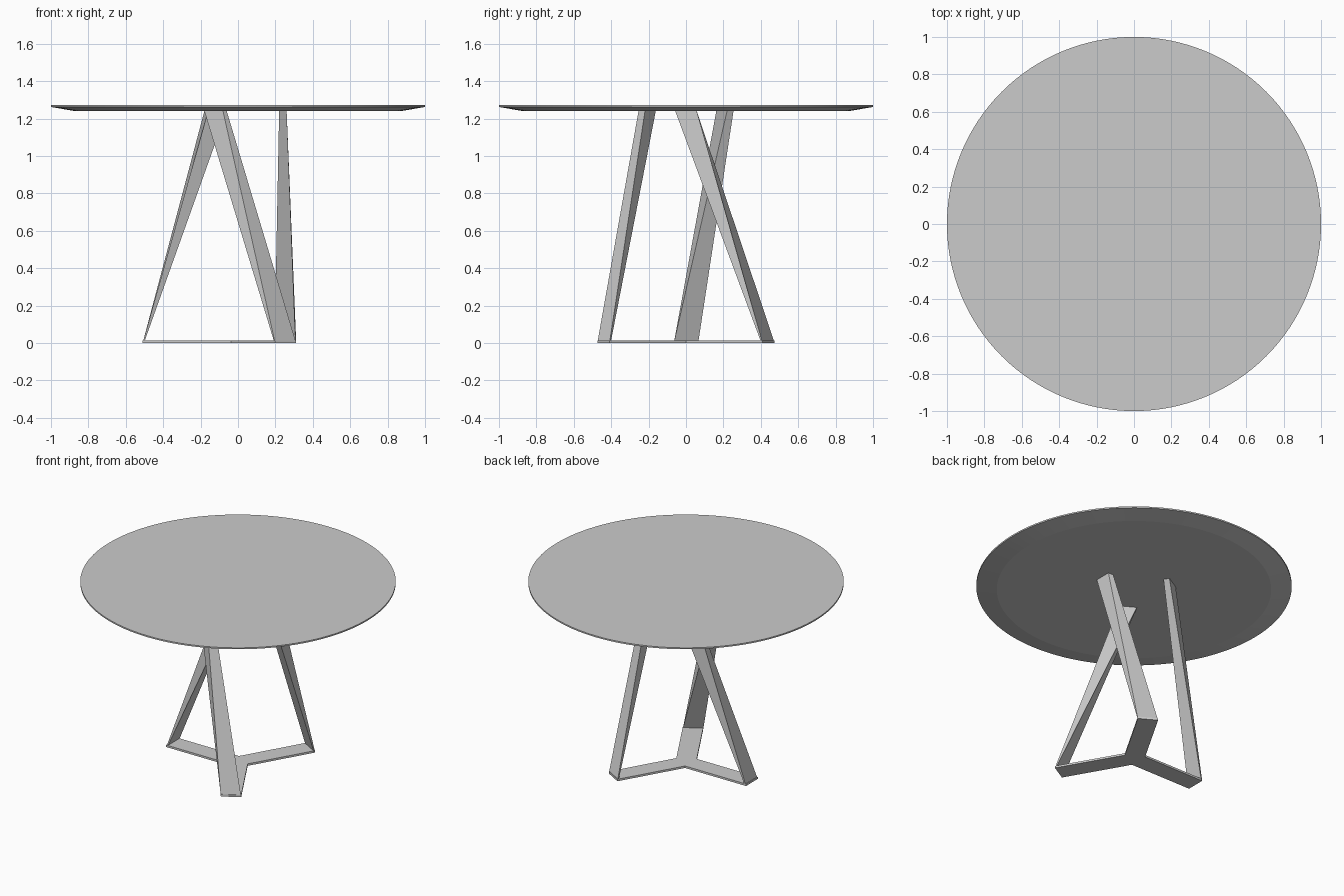
import bpy, bmesh
from math import sin, cos, radians, pi
from mathutils import Vector, Matrix

if "Cube" in bpy.data.objects:
    bpy.data.objects.remove(bpy.data.objects["Cube"])

TOP_Z, UNDER_Z, BASE_H = 1.272, 1.24, 0.014
FOOT_R, HALF_W = 0.51, 0.065


def finish(name, bm):
    bmesh.ops.recalc_face_normals(bm, faces=bm.faces[:])
    me = bpy.data.meshes.new(name)
    bm.to_mesh(me)
    bm.free()
    ob = bpy.data.objects.new(name, me)
    bpy.context.collection.objects.link(ob)
    return ob


def loft(name, rings):
    """Skin a closed solid through rings of equal point count."""
    bm = bmesh.new()
    vs = [[bm.verts.new(p) for p in ring] for ring in rings]
    n = len(vs[0])
    for a, b in zip(vs, vs[1:]):
        for i in range(n):
            j = (i + 1) % n
            bm.faces.new((a[i], a[j], b[j], b[i]))
    bm.faces.new(vs[0][::-1])
    bm.faces.new(vs[-1])
    return finish(name, bm)


def circle(r, z, n=128):
    return [(r * cos(2 * pi * i / n), r * sin(2 * pi * i / n), z) for i in range(n)]


def polar(angle, radial, tangent, z):
    return Matrix.Rotation(radians(angle), 3, 'Z') @ Vector((radial, tangent, z))


# round top with an undercut bevelled edge
top = loft("table_top", [circle(0.87, UNDER_Z), circle(1, 1.262), circle(1, TOP_Z)])
bpy.context.view_layer.objects.active = top
top.select_set(True)
bpy.ops.object.shade_smooth_by_angle(angle=radians(8))
top.select_set(False)


# flat three-armed floor plate
def plate_ring(z):
    ring = []
    for a in (60, 180, 300):
        ring += [polar(a, FOOT_R, -HALF_W, z), polar(a, FOOT_R, HALF_W, z),
                 polar(a + 60, HALF_W / sin(radians(60)), 0, z)]
    return ring


loft("floor_plate", [plate_ring(0), plate_ring(BASE_H)])

# twisted legs: wide outward face at the foot narrows while the side face widens
for name, a in (("back_right_leg", 60), ("left_leg", 180), ("front_right_leg", 300)):
    t = 0.007
    foot = [polar(a, FOOT_R, -HALF_W, 0), polar(a, FOOT_R, HALF_W, 0),
            polar(a, FOOT_R - t, HALF_W, 0), polar(a, FOOT_R - t, -HALF_W, 0)]
    b = a - 60
    head = [polar(b, 0.26, 0.0575, UNDER_Z), polar(b, 0.22, 0.0575, UNDER_Z),
            polar(b, 0.22, -0.0575, UNDER_Z), polar(b, 0.26, -0.0575, UNDER_Z)]
    loft(name, [foot, head])
